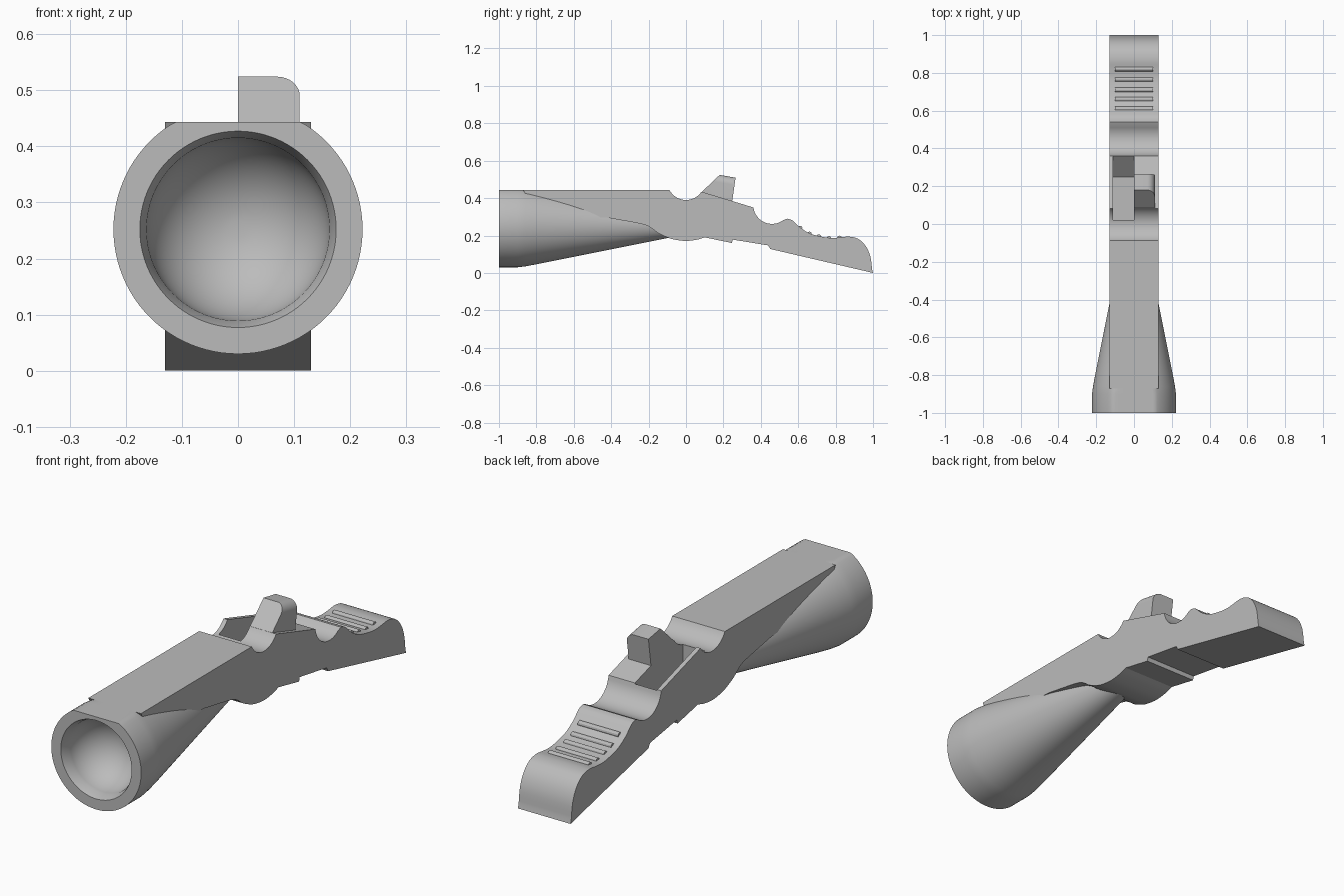
import bpy, bmesh, math
from math import sin, cos, pi, radians

if "Cube" in bpy.data.objects:
    bpy.data.objects.remove(bpy.data.objects["Cube"])

grey = bpy.data.materials.new("light_grey")
grey.use_nodes = True
grey.diffuse_color = (0.5, 0.5, 0.5, 1)
grey.node_tree.nodes["Principled BSDF"].inputs["Base Color"].default_value = (0.5, 0.5, 0.5, 1)


def finish(bm, name, smooth=True):
    """Turn a bmesh into a coloured, shaded object."""
    bmesh.ops.recalc_face_normals(bm, faces=bm.faces)
    mesh = bpy.data.meshes.new(name)
    bm.to_mesh(mesh)
    bm.free()
    mesh.materials.append(grey)
    ob = bpy.data.objects.new(name, mesh)
    bpy.context.collection.objects.link(ob)
    if smooth:
        shade(ob)
    return ob


def shade(ob):
    bpy.ops.object.select_all(action='DESELECT')
    ob.select_set(True)
    bpy.context.view_layer.objects.active = ob
    bpy.ops.object.shade_smooth_by_angle(angle=radians(28))


def prism(profile, x0, x1):
    """Extrude a (y, z) outline from x0 to x1."""
    bm = bmesh.new()
    face = bm.faces.new([bm.verts.new((x0, y, z)) for y, z in profile])
    new = bmesh.ops.extrude_face_region(bm, geom=[face])["geom"]
    verts = [v for v in new if isinstance(v, bmesh.types.BMVert)]
    bmesh.ops.translate(bm, verts=verts, vec=(x1 - x0, 0, 0))
    return bm


def arc(cy, cz, r, a0, a1, n):
    steps = [radians(a0 + (a1 - a0) * i / n) for i in range(n + 1)]
    return [(cy + r * cos(a), cz + r * sin(a)) for a in steps]


def spline(points, n=4):
    """Smooth curve through the given points."""
    p = [points[0]] + points + [points[-1]]
    out = []
    for a, b, c, d in zip(p, p[1:], p[2:], p[3:]):
        for i in range(n):
            t = i / n
            out.append(tuple(0.5 * (2 * b[k] + (c[k] - a[k]) * t
                       + (2 * a[k] - 5 * b[k] + 4 * c[k] - d[k]) * t * t
                       + (3 * b[k] - a[k] - 3 * c[k] + d[k]) * t ** 3) for k in (0, 1)))
    return out + [points[-1]]


# Body and grip: one side outline, top edge first
TOP, W = 0.443, 0.13
grip_top = spline([(0.54, 0.29), (0.57, 0.28), (0.61, 0.243), (0.66, 0.212), (0.71, 0.197),
                   (0.77, 0.187), (0.82, 0.189), (0.87, 0.194), (0.92, 0.182),
                   (0.96, 0.145), (0.985, 0.09), (0.995, 0.02)])
belly = spline([(0.1, 0.19), (0.06, 0.178), (0, 0.171), (-0.06, 0.178), (-0.1, 0.19),
                (-0.15, 0.214), (-0.19, 0.243), (-0.24, 0.262), (-0.42, 0.295)])
outline = [(-0.87, TOP)]
outline += arc(0, 0.49, 0.1, 208, 326, 20)
outline += [(0.36, 0.35)]
outline += arc(0.46, 0.362, 0.1, 190, 306, 18)
outline += grip_top
outline += [(1.0, 0.0), (0.45, 0.128), (0.44, 0.147), (0.25, 0.178), (0.245, 0.16)]
outline += belly
outline += [(-0.8, 0.32)]
body = finish(prism(outline, -W, W), "body", False)

# Slot beside the lever, cut out of the body
slot = finish(prism([(0.02, 0.25), (0.25, 0.25), (0.365, 0.35), (0.365, 0.6), (0.02, 0.6)],
                    -0.11, 0.0), "slot_cutter", False)
slot.hide_render = True
cut = body.modifiers.new("slot", 'BOOLEAN')
cut.operation, cut.solver, cut.object = 'DIFFERENCE', 'EXACT', slot
bpy.context.view_layer.objects.active = body
bpy.ops.object.modifier_apply(modifier="slot")
bpy.data.objects.remove(slot)
shade(body)

# Lever with a rounded outer corner
bm = prism([(0.075, 0.424), (0.18, 0.524), (0.265, 0.509), (0.245, 0.37), (0.1, 0.37)], 0.0, 0.11)
corner = [e for e in bm.edges if all(v.co.x > 0.1 and v.co.z > 0.5 for v in e.verts)]
bmesh.ops.bevel(bm, geom=corner, offset=0.04, segments=8, profile=0.5, affect='EDGES')
finish(bm, "lever")

# Bell: cone with a cupped mouth, flattened along the top
AXIS, SEG = 0.252, 96
cup = [(0.163 * cos(a), -0.965 + 0.163 * sin(a)) for a in [i * pi / 32 for i in range(16)]]
profile = [(0.056, -0.05), (0.13, -0.42), (0.17, -0.62), (0.205, -0.795), (0.217, -0.86),
           (0.222, -0.9), (0.222, -1.0), (0.175, -1.0)] + cup
bm = bmesh.new()
rings = [[bm.verts.new((r * sin(2 * pi * i / SEG), y, min(TOP, AXIS + r * cos(2 * pi * i / SEG))))
          for i in range(SEG)] for r, y in profile]
for a, b in zip(rings, rings[1:]):
    for i in range(SEG):
        j = (i + 1) % SEG
        bm.faces.new((a[i], a[j], b[j], b[i]))
bm.faces.new(rings[0])
bm.faces.new(rings[-1])
finish(bm, "bell")

# Thumb ribs across the grip
for n, (y, z) in enumerate([(0.61, 0.24), (0.66, 0.209), (0.71, 0.194), (0.765, 0.185), (0.82, 0.187)]):
    finish(prism(arc(y, z, 0.012, 0, 330, 11), -0.1, 0.1), f"grip_rib_{n + 1}")
